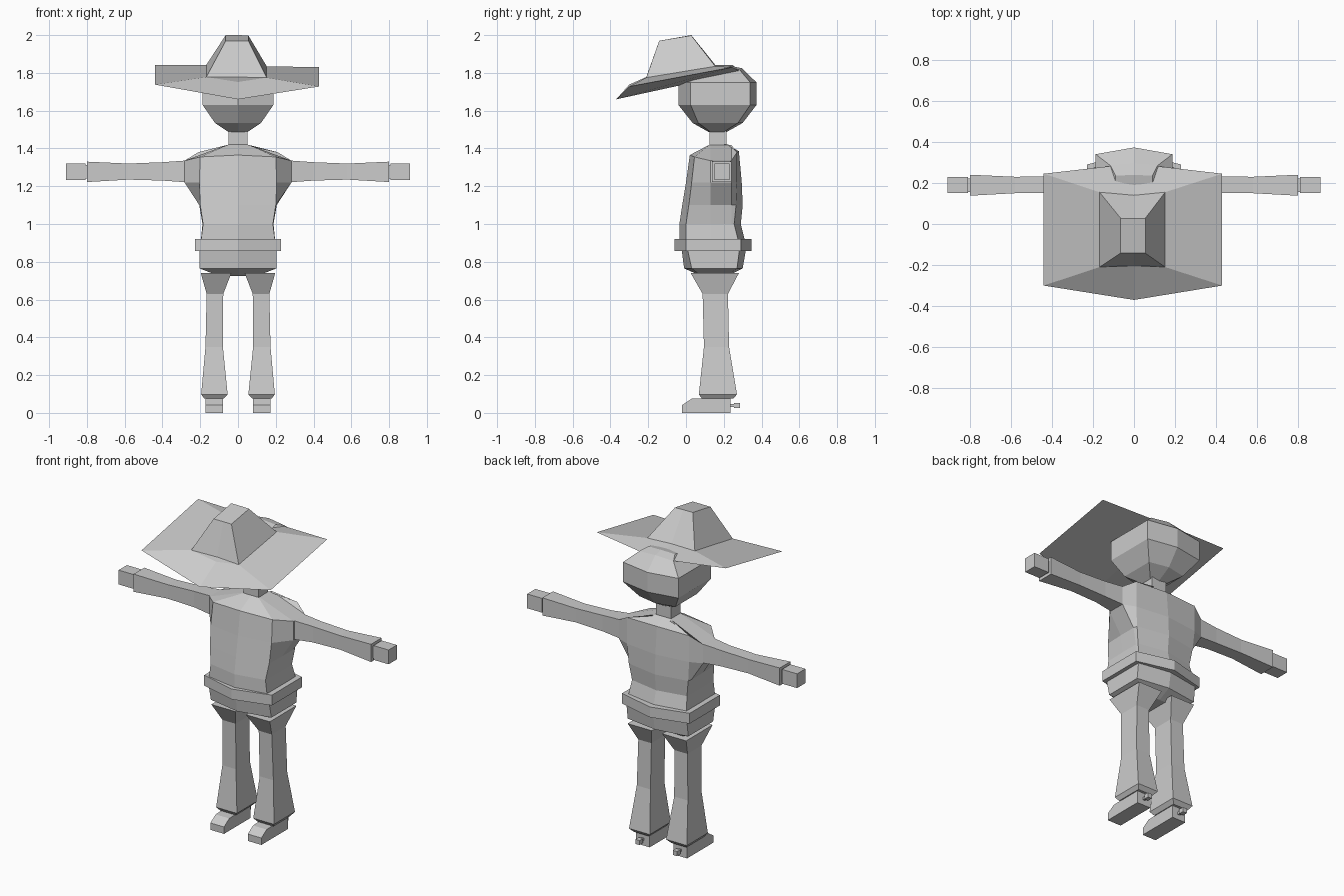
import bpy, bmesh

grey = bpy.data.materials.new("plain_grey")
grey.diffuse_color = (0.6, 0.6, 0.6, 1)


def make(name, verts, faces):
    bm = bmesh.new()
    vs = [bm.verts.new(v) for v in verts]
    for f in faces:
        bm.faces.new([vs[i] for i in f])
    bmesh.ops.recalc_face_normals(bm, faces=bm.faces)
    me = bpy.data.meshes.new(name)
    bm.to_mesh(me)
    bm.free()
    me.materials.append(grey)
    ob = bpy.data.objects.new(name, me)
    bpy.context.collection.objects.link(ob)
    return ob


def loft(name, rings):
    """Skin a stack of equal-length point rings and cap both ends."""
    n = len(rings[0])
    verts = [p for r in rings for p in r]
    faces = [tuple(range(n)), tuple(range(len(verts) - n, len(verts)))]
    for k in range(len(rings) - 1):
        for i in range(n):
            j = (i + 1) % n
            faces.append((k * n + i, k * n + j, (k + 1) * n + j, (k + 1) * n + i))
    return make(name, verts, faces)


def mirrored(half):
    """Full ring from the half running front centre to back centre."""
    return half + [(-x, y, z) for x, y, z in half[-2:0:-1]]


def hexa(z, w, y0, y1, y2, y3):
    """Six-sided ring: centre points y0/y3 and corners at x = w, y1/y2."""
    return mirrored([(0, y0, z), (w, y1, z), (w, y2, z), (0, y3, z)])


def rect(z, x0, x1, y0, y1):
    return [(x0, y0, z), (x1, y0, z), (x1, y1, z), (x0, y1, z)]


def rect_x(x, y0, y1, z0, z1):
    return [(x, y0, z0), (x, y1, z0), (x, y1, z1), (x, y0, z1)]


def chest(zf, yf, cx, cy, cz, sx, sz, bx, by, bz, yb, zb):
    """Eight-sided torso ring with separate shoulder side points."""
    return mirrored([(0, yf, zf), (cx, cy, cz), (sx, 0.13, sz), (sx, 0.24, sz),
                     (bx, by, bz), (0, yb, zb)])


# torso, waist to collar
loft("torso", [
    chest(0.88, -0.035, 0.20, 0.00, 0.88, 0.20, 0.88, 0.20, 0.285, 0.88, 0.32, 0.88),
    chest(1.00, -0.035, 0.185, 0.00, 1.00, 0.188, 1.00, 0.185, 0.255, 1.00, 0.29, 1.00),
    chest(1.10, -0.02, 0.20, 0.015, 1.10, 0.205, 1.10, 0.20, 0.265, 1.10, 0.30, 1.10),
    chest(1.22, 0.00, 0.205, 0.03, 1.22, 0.283, 1.22, 0.21, 0.27, 1.22, 0.295, 1.22),
    chest(1.365, 0.02, 0.20, 0.045, 1.355, 0.283, 1.335, 0.21, 0.27, 1.38, 0.28, 1.385),
    chest(1.42, 0.125, 0.05, 0.125, 1.42, 0.06, 1.418, 0.05, 0.22, 1.42, 0.22, 1.42),
])

# belt and hips
loft("belt", [hexa(0.857, 0.228, -0.062, 0.0, 0.29, 0.348),
              hexa(0.92, 0.228, -0.062, 0.0, 0.29, 0.348)])
loft("hips", [hexa(0.725, 0.10, 0.08, 0.08, 0.22, 0.22),
              hexa(0.765, 0.204, -0.01, 0.03, 0.27, 0.30),
              hexa(0.88, 0.204, -0.025, 0.005, 0.285, 0.32)])

# neck and head
loft("neck", [rect(1.40, -0.05, 0.05, 0.125, 0.215), rect(1.51, -0.05, 0.05, 0.125, 0.215)])
loft("head", [hexa(1.487, 0.05, 0.12, 0.13, 0.20, 0.215),
              hexa(1.535, 0.122, 0.035, 0.065, 0.275, 0.30),
              hexa(1.63, 0.187, -0.04, 0.025, 0.34, 0.373),
              hexa(1.75, 0.187, -0.04, 0.025, 0.34, 0.373),
              [(0, 0.04, 1.78), (0.115, 0.07, 1.785), (0.115, 0.285, 1.815),
               (0, 0.295, 1.825), (-0.115, 0.285, 1.815), (-0.115, 0.07, 1.785)],
              [(0, 0.10, 1.80), (0.09, 0.12, 1.81), (0.09, 0.235, 1.832),
               (0, 0.24, 1.836), (-0.09, 0.235, 1.832), (-0.09, 0.12, 1.81)]])

# hat brim: sloping top, folded underside
outer = [(0, -0.37, 1.66), (0.43, -0.30, 1.728), (0.43, 0.245, 1.83),
         (0, 0.295, 1.805), (-0.44, 0.245, 1.843), (-0.44, -0.30, 1.738)]
inner = [(0, -0.21, 1.752), (0.152, -0.21, 1.775), (0.152, 0.155, 1.835),
         (0, 0.14, 1.835), (-0.168, 0.155, 1.842), (-0.168, -0.21, 1.778)]
make("hat_brim", outer + inner,
     [(i, (i + 1) % 6, (i + 1) % 6 + 6, i + 6) for i in range(6)]
     + [(6, 7, 8, 9), (6, 9, 10, 11), (0, 1, 2, 3), (0, 3, 4, 5)])

# hat crown
top = [(0, -0.142, 1.97), (0.055, -0.142, 1.97), (0.055, 0.028, 1.998),
       (0, 0.028, 2.0), (-0.065, 0.028, 2.0), (-0.065, -0.142, 1.97)]
loft("hat_crown", [inner, top])

# limbs, once per side
for side, s in (("left", 1), ("right", -1)):
    loft(side + "_arm", [rect_x(s * x, y0, y1, z0, z1) for x, y0, y1, z0, z1 in (
        (0.26, 0.135, 0.24, 1.22, 1.337), (0.40, 0.15, 0.232, 1.23, 1.327),
        (0.58, 0.15, 0.23, 1.235, 1.32), (0.80, 0.138, 0.24, 1.222, 1.33))])
    loft(side + "_wrist", [rect_x(s * 0.79, 0.155, 0.222, 1.24, 1.312),
                           rect_x(s * 0.82, 0.155, 0.222, 1.24, 1.312)])
    loft(side + "_hand", [rect_x(s * 0.808, 0.15, 0.23, 1.233, 1.32),
                          rect_x(s * 0.91, 0.15, 0.23, 1.233, 1.32)])

    # trouser leg with flared cuff
    loft(side + "_leg", [rect(z, s * x0, s * x1, y0, y1) for z, x0, x1, y0, y1 in (
        (0.075, 0.075, 0.178, 0.085, 0.25), (0.098, 0.055, 0.195, 0.068, 0.27),
        (0.35, 0.08, 0.172, 0.095, 0.228), (0.63, 0.078, 0.166, 0.088, 0.222),
        (0.74, 0.035, 0.197, 0.025, 0.28))])

    # shoe from a side profile
    prof = [(-0.02, 0), (0.235, 0), (0.235, 0.08), (0.03, 0.075), (-0.02, 0.042)]
    loft(side + "_shoe", [[(s * x, y, z) for y, z in prof] for x in (0.08, 0.172)])

    # spur: shaft and end block
    loft(side + "_spur_shaft", [rect(z, s * 0.118, s * 0.134, 0.23, 0.265) for z in (0.032, 0.046)])
    loft(side + "_spur_end", [rect(z, s * 0.112, s * 0.14, 0.255, 0.287) for z in (0.025, 0.053)])
